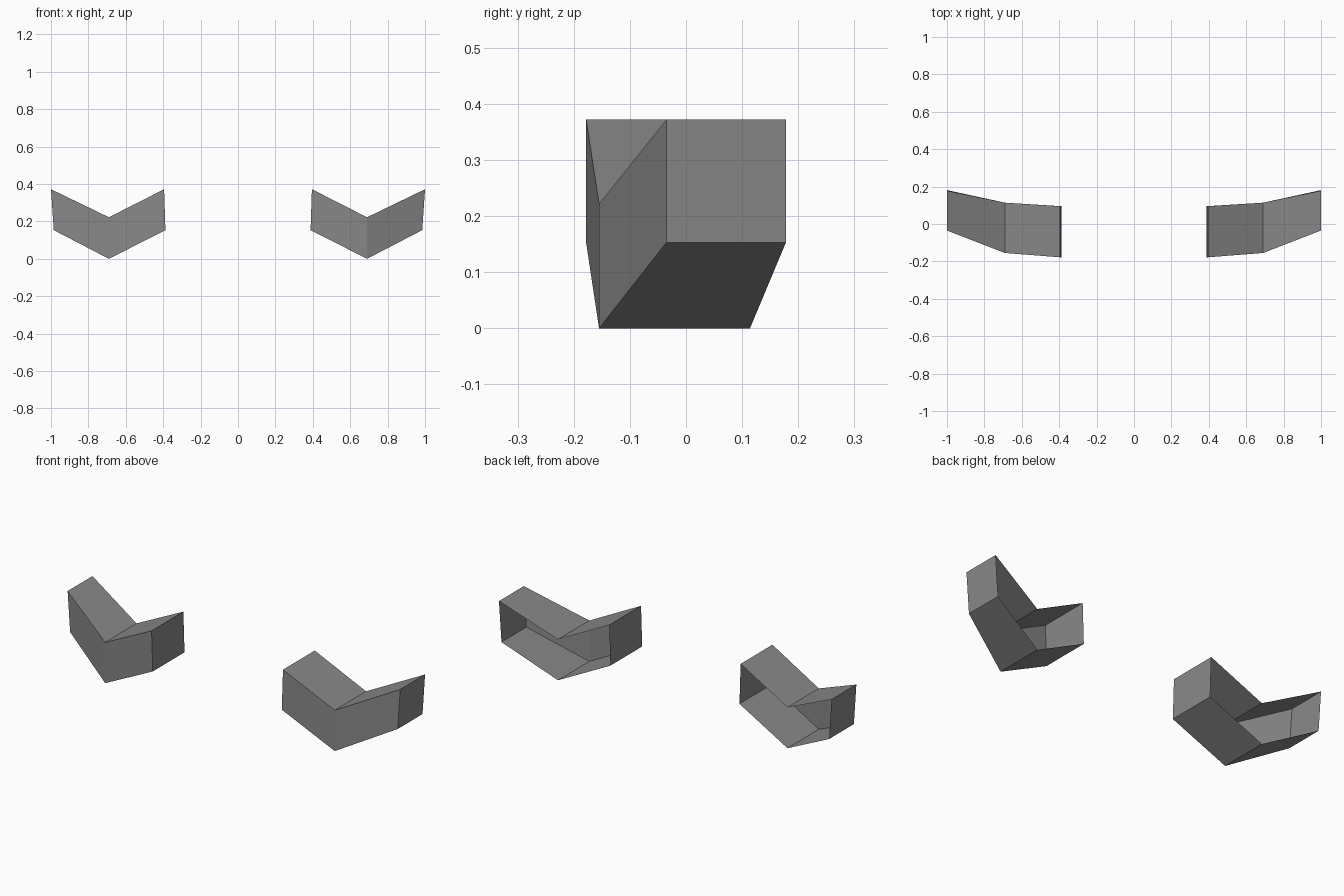
import bpy
import bmesh

cube = bpy.data.objects.get("Cube")
if cube:
    bpy.data.objects.remove(cube, do_unlink=True)

grey = bpy.data.materials.new("mid_grey")
grey.use_nodes = True
colour = (0.25, 0.25, 0.25, 1)
grey.diffuse_color = colour
grey.node_tree.nodes["Principled BSDF"].inputs["Base Color"].default_value = colour

# Cross-sections from inner to outer: top x, bottom x, front y, back y, bottom z, top z
SECTIONS = [
    (0.395, 0.388, -0.178, 0.095, 0.153, 0.372),
    (0.69, 0.69, -0.155, 0.114, 0.0, 0.222),
    (1.0, 0.985, -0.035, 0.178, 0.153, 0.372),
]


def bent_shell(name, side):
    """V-shaped channel with closed ends and an open back."""
    bm = bmesh.new()
    rings = []
    for xt, xb, front, back, low, high in SECTIONS:
        corners = ((xb, back, low), (xb, front, low), (xt, front, high), (xt, back, high))
        rings.append([bm.verts.new((side * x, y, z)) for x, y, z in corners])
    # Underside, front and top of each arm
    for a, b in zip(rings, rings[1:]):
        for i in range(3):
            bm.faces.new((a[i], a[i + 1], b[i + 1], b[i]))
    # End caps
    bm.faces.new(rings[0])
    bm.faces.new(rings[-1])
    bmesh.ops.recalc_face_normals(bm, faces=bm.faces)
    # Make the front panels face forward
    front = min(bm.faces, key=lambda f: f.calc_center_median().y)
    if front.normal.y > 0:
        bmesh.ops.reverse_faces(bm, faces=bm.faces)
    mesh = bpy.data.meshes.new(name)
    bm.to_mesh(mesh)
    bm.free()
    mesh.materials.append(grey)
    obj = bpy.data.objects.new(name, mesh)
    bpy.context.scene.collection.objects.link(obj)


bent_shell("left_bent_shell", 1)
bent_shell("right_bent_shell", -1)
